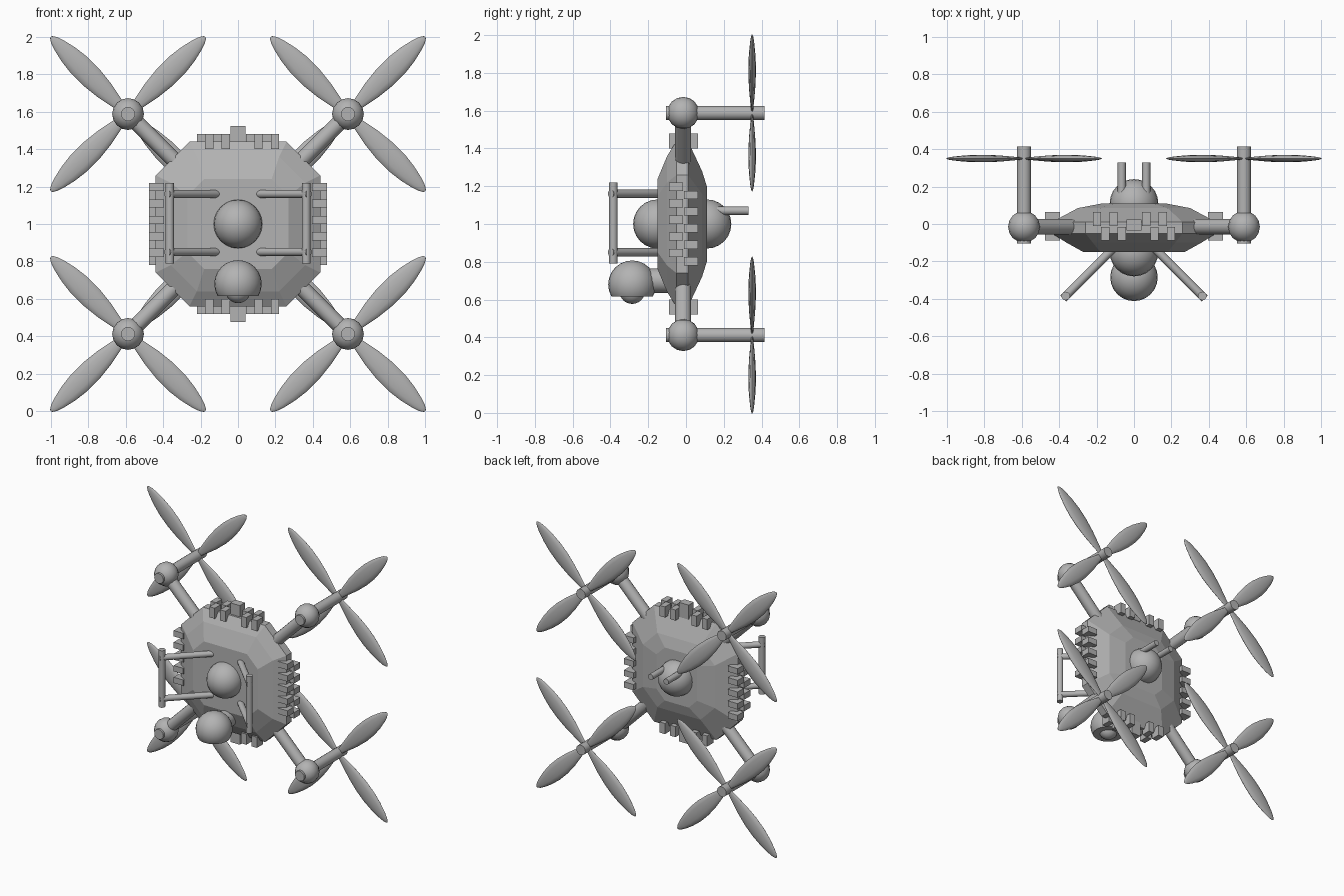
import bpy, bmesh, math
from mathutils import Vector, Matrix

if "Cube" in bpy.data.objects:
    bpy.data.objects.remove(bpy.data.objects["Cube"], do_unlink=True)

GREY = (0.45, 0.45, 0.45, 1)
grey = bpy.data.materials.new("plain grey")
grey.use_nodes = True
grey.diffuse_color = GREY
grey.node_tree.nodes["Principled BSDF"].inputs["Base Color"].default_value = GREY


def finish(name, bm, smooth=40):
    """Turn a bmesh into a named, coloured object."""
    bmesh.ops.recalc_face_normals(bm, faces=bm.faces)
    mesh = bpy.data.meshes.new(name)
    bm.to_mesh(mesh)
    bm.free()
    mesh.materials.append(grey)
    ob = bpy.data.objects.new(name, mesh)
    bpy.context.collection.objects.link(ob)
    if smooth:
        bpy.ops.object.select_all(action="DESELECT")
        ob.select_set(True)
        bpy.context.view_layer.objects.active = ob
        bpy.ops.object.shade_smooth_by_angle(angle=math.radians(smooth))
    return ob


def rod(name, a, b, r, sides=16):
    a, b = Vector(a), Vector(b)
    d = b - a
    bm = bmesh.new()
    turn = d.to_track_quat("Z", "Y").to_matrix().to_4x4()
    bmesh.ops.create_cone(bm, cap_ends=True, segments=sides, radius1=r, radius2=r,
                          depth=d.length, matrix=Matrix.Translation((a + b) / 2) @ turn)
    return finish(name, bm)


def ball(name, centre, r, cut=None, segments=24):
    bm = bmesh.new()
    bmesh.ops.create_uvsphere(bm, u_segments=segments, v_segments=segments // 2, radius=r,
                              matrix=Matrix.Translation(centre))
    if cut is not None:
        res = bmesh.ops.bisect_plane(bm, geom=bm.verts[:] + bm.edges[:] + bm.faces[:],
                                     plane_co=(0, 0, cut), plane_no=(0, 0, -1), clear_outer=True)
        rim = [e for e in res["geom_cut"] if isinstance(e, bmesh.types.BMEdge)]
        bmesh.ops.edgeloop_fill(bm, edges=rim)
    return finish(name, bm)


def loft(bm, rings):
    """Skin a list of closed point rings and cap both ends."""
    loops = [[bm.verts.new(p) for p in ring] for ring in rings]
    n = len(loops[0])
    for lo, hi in zip(loops, loops[1:]):
        for i in range(n):
            j = (i + 1) % n
            bm.faces.new((lo[i], lo[j], hi[j], hi[i]))
    bm.faces.new(loops[0])
    bm.faces.new(loops[-1])


# Faceted octagonal hull, stacked front to back
def octagon(y, hx, hz, c):
    quarter = [(hx, hz - c), (hx - c, hz)]
    pts = quarter + [(-x, z) for x, z in reversed(quarter)]
    pts += [(-x, -z) for x, z in pts]
    return [(x, y, 1 + z) for x, z in pts]


hull = bmesh.new()
loft(hull, [octagon(-0.15, 0.27, 0.24, 0.09), octagon(-0.10, 0.36, 0.36, 0.14),
            octagon(-0.05, 0.44, 0.44, 0.18), octagon(0.01, 0.44, 0.44, 0.18),
            octagon(0.085, 0.30, 0.28, 0.12), octagon(0.11, 0.17, 0.20, 0.07)])
finish("hull", hull, smooth=0)


# Staggered teeth around the four edges
def box(bm, centre, size):
    bmesh.ops.create_cube(bm, size=1, matrix=Matrix.Translation(centre) @ Matrix.Diagonal((*size, 1)))


STEP = 0.044
teeth = bmesh.new()
for side in (-1, 1):
    for i in range(10):
        along = (i - 4.5) * STEP
        y = -0.052 if i % 2 else 0.026
        box(teeth, (side * 0.435, y, 1 + along), (0.08, 0.074, STEP))
        if abs(along) > STEP:
            box(teeth, (along, y, 1 + side * 0.44), (STEP, 0.074, 0.08))
    box(teeth, (0, -0.005, 1 + side * 0.47), (0.08, 0.06, 0.11))
finish("edge_teeth", teeth, smooth=0)

# Domes and rear pins
ball("front_dome", (0, -0.15, 1), 0.13)
ball("rear_dome", (0, 0.11, 1), 0.13)
for side, label in ((1, "left"), (-1, "right")):
    rod(label + "_rear_pin", (side * 0.065, 0.12, 1.07), (side * 0.065, 0.33, 1.07), 0.022)

# Camera pod below the front dome
rod("camera_mount", (0, -0.25, 0.70), (0, -0.08, 0.70), 0.065)
ball("camera_pod", (0, -0.285, 0.68), 0.127, cut=0.615)
ball("camera_lens", (0, -0.285, 0.645), 0.068)

# Front landing skids
for side, label in ((1, "left"), (-1, "right")):
    rod(label + "_skid", (side * 0.365, -0.385, 0.79), (side * 0.365, -0.385, 1.22), 0.023)
    for z, level in ((1.16, "upper"), (0.85, "lower")):
        rod(f"{label}_{level}_strut", (side * 0.10, -0.12, z), (side * 0.378, -0.398, z), 0.022)


# Propeller: four lens-shaped blades in an X
def blade_ring(r, w, t, turn, centre):
    pts = []
    for i in range(12):
        a = math.tau * i / 12
        p = Vector((r, t * math.sin(a), w * math.cos(a)))
        pts.append(Matrix.Rotation(turn, 3, "Y") @ p + centre)
    return pts


BLADE = [(0.0, 0.014), (0.08, 0.031), (0.18, 0.051), (0.28, 0.062), (0.37, 0.062),
         (0.45, 0.052), (0.52, 0.036), (0.56, 0.022), (0.58, 0.009), (0.584, 0.002)]

# Arms, motor hubs, shafts and propellers
for sx, label in ((1, "left"), (-1, "right")):
    for sz, level in ((1, "upper"), (-1, "lower")):
        name = f"{label}_{level}"
        x, z = sx * 0.588, 1 + sz * 0.588
        rod(name + "_arm", (sx * 0.22, -0.015, 1 + sz * 0.22), (x, -0.015, z), 0.042)
        ball(name + "_motor_hub", (x, -0.015, z), 0.085, segments=16)
        rod(name + "_shaft", (x, -0.105, z), (x, 0.415, z), 0.038)
        prop = bmesh.new()
        for k in range(4):
            turn = math.pi / 4 + k * math.pi / 2
            loft(prop, [blade_ring(r, w, w * 0.32, turn, Vector((x, 0.35, z))) for r, w in BLADE])
        finish(name + "_propeller", prop, smooth=60)
